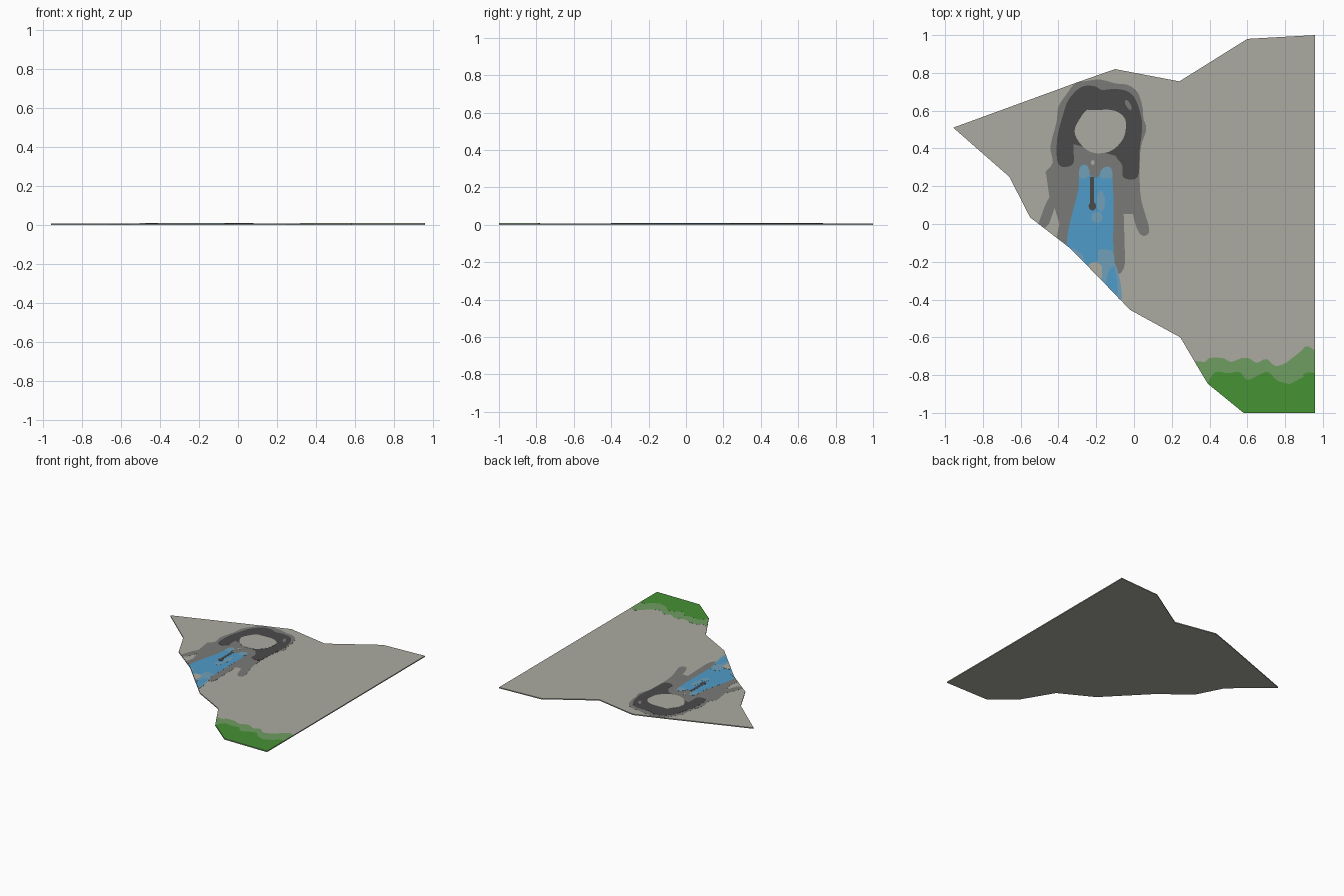
import bpy, bmesh, math
from mathutils import Vector

TOP = 0.008      # slab top
STEP = 0.0005    # height of one paint layer


def material(name, rgb):
    lin = [(c / 255 / 12.92) if c < 10 else ((c / 255 + 0.055) / 1.055) ** 2.4 for c in rgb]
    m = bpy.data.materials.new(name)
    m.diffuse_color = (*lin, 1)
    return m


STONE = material("pale stone", (171, 170, 161))
GREY = material("worn grey", (122, 123, 119))
DARK = material("dark rock", (74, 74, 74))
BLUE = material("water blue", (80, 155, 200))
PALE = material("shallow water", (112, 160, 184))
GREEN = material("grass green", (70, 146, 52))
MOSS = material("faded grass", (110, 157, 98))


def smooth(pts, closed=False, n=4):
    """Catmull-Rom curve through the points."""
    p = [Vector(q) for q in pts]
    k, out = len(p), []
    get = (lambda i: p[i % k]) if closed else (lambda i: p[max(0, min(k - 1, i))])
    for i in range(k if closed else k - 1):
        a, b, c, d = get(i - 1), get(i), get(i + 1), get(i + 2)
        for j in range(n):
            t = j / n
            out.append(0.5 * (2 * b + (c - a) * t + (2 * a - 5 * b + 4 * c - d) * t ** 2
                              + (3 * b - a - 3 * c + d) * t ** 3))
    return out if closed else out + [p[-1]]


def plate(name, pts, mat, z0, z1, bottom=False):
    """Flat plate from an outline, walls included."""
    pts = [Vector(p) for p in pts]
    if sum(a.cross(b) for a, b in zip(pts, pts[1:] + pts[:1])) < 0:
        pts.reverse()
    bm = bmesh.new()
    lo = [bm.verts.new((p.x, p.y, z0)) for p in pts]
    hi = [bm.verts.new((p.x, p.y, z1)) for p in pts]
    caps = [bm.faces.new(hi)]
    if bottom:
        caps.append(bm.faces.new(lo[::-1]))
    for i in range(len(pts)):
        j = (i + 1) % len(pts)
        bm.faces.new((lo[i], lo[j], hi[j], hi[i]))
    bmesh.ops.triangulate(bm, faces=caps)
    me = bpy.data.meshes.new(name)
    bm.to_mesh(me)
    bm.free()
    me.materials.append(mat)
    bpy.context.collection.objects.link(bpy.data.objects.new(name, me))


def paint(name, curve, mat, layer, corners=None):
    """Painted area: a smooth curve, closed along straight slab corners if given."""
    pts = smooth(curve, corners is None) + [Vector(c) for c in corners or ()]
    plate(name, pts, mat, TOP, TOP + STEP * layer)


def spot(name, x, y, rx, ry, mat, layer, tilt=0):
    c, s = math.cos(tilt), math.sin(tilt)
    ring = [(rx * math.cos(a), ry * math.sin(a)) for a in (math.tau * i / 20 for i in range(20))]
    plate(name, [(x + u * c - v * s, y + u * s + v * c) for u, v in ring],
          mat, TOP, TOP + STEP * layer)


# Ground slab
plate("ground_slab", [
    (-.957, .51), (-.30, .75), (-.10, .82), (.24, .755), (.60, .98), (.957, 1), (.957, -1),
    (.58, -1), (.39, -.845), (.245, -.60), (-.02, -.455), (-.33, -.135), (-.55, .035),
    (-.66, .25)], STONE, 0, TOP, True)

# Worn grey area around the arch and the stream
paint("worn_area", [
    (-.505, .003), (-.47, .10), (-.43, .18), (-.432, .25), (-.47, .27), (-.43, .325),
    (-.442, .41), (-.41, .54), (-.40, .62), (-.355, .69), (-.31, .745), (-.25, .757),
    (-.18, .765), (-.10, .745), (-.03, .735), (.02, .695), (.045, .62), (.05, .56),
    (.065, .50), (.035, .40), (.03, .235), (.04, .12), (.08, -.02), (.065, -.06),
    (.03, -.05), (.0, .025), (-.02, .15), (-.045, .22), (-.055, .10), (-.05, -.10),
    (-.05, -.22), (-.085, -.265), (-.12, -.20), (-.14, -.05), (-.25, -.02),
    (-.355, -.11)], GREY, 1,
    [(-.41, -.072), (-.395, 0), (-.42, .085), (-.45, 0), (-.475, -.022)])

# Dark arch
paint("dark_arch", [
    (-.40, .315), (-.407, .45), (-.375, .58), (-.345, .66), (-.28, .725), (-.21, .73),
    (-.17, .71), (-.10, .715), (-.03, .70), (.015, .645), (.043, .53), (.03, .39),
    (.02, .25), (-.055, .245), (-.062, .31), (-.095, .36), (-.045, .37), (-.04, .53),
    (-.035, .60), (-.10, .62), (-.16, .625), (-.20, .585), (-.245, .61), (-.285, .56),
    (-.315, .49), (-.32, .40), (-.325, .315)], DARK, 2)
spot("arch_gap", -.03, .63, .012, .03, GREY, 3, .5)

# Bare stone ring floor inside the arch
paint("arch_floor", [
    (-.315, .49), (-.285, .56), (-.245, .605), (-.20, .58), (-.16, .605), (-.09, .595),
    (-.045, .55), (-.05, .47), (-.085, .415), (-.14, .38), (-.22, .378), (-.28, .42)], STONE, 3)

# Stream
paint("stream", [
    (-.357, -.114), (-.345, -.02), (-.315, .10), (-.295, .18), (-.29, .25), (-.285, .305),
    (-.25, .31), (-.23, .255), (-.19, .25), (-.17, .29), (-.125, .30), (-.115, .25),
    (-.108, .10), (-.11, -.10), (-.10, -.22), (-.08, -.30), (-.072, -.40)], BLUE, 2,
    [(-.33, -.135)])
paint("stream_top_left", [
    (-.29, .25), (-.285, .30), (-.25, .31), (-.235, .265), (-.26, .24)], PALE, 3)
paint("stream_top_right", [
    (-.18, .25), (-.165, .295), (-.125, .30), (-.115, .25), (-.15, .24)], PALE, 3)
spot("stream_swirl_upper", -.175, .12, .022, .055, PALE, 3)
spot("stream_swirl_lower", -.195, .035, .03, .03, PALE, 3)
paint("stream_rapids", [
    (-.25, -.218), (-.225, -.205), (-.19, -.19), (-.19, -.14), (-.15, -.135), (-.11, -.15),
    (-.105, -.22), (-.13, -.24), (-.145, -.29), (-.15, -.321)], PALE, 3, [])
paint("stream_bank", [(-.335, -.131), (-.31, -.135), (-.27, -.17), (-.265, -.202)], PALE, 3, [])
paint("stream_outlet_edge", [
    (-.105, -.21), (-.09, -.235), (-.07, -.32), (-.065, -.395), (-.085, -.387),
    (-.09, -.30)], PALE, 3)
paint("stream_stone", [
    (-.235, -.232), (-.235, -.21), (-.20, -.205), (-.17, -.225), (-.172, -.297)], STONE, 4, [])

# Dark pin in the stream and a pale fleck above it
plate("pin_shaft", [(-.233, .25), (-.212, .25), (-.212, .10), (-.233, .10)], DARK, TOP, TOP + STEP * 4)
spot("pin_head", -.22, .094, .02, .022, DARK, 4)
spot("pale_fleck", -.218, .325, .01, .013, STONE, 3)

# Grass at the front corner
CORNER = [(.957, -1), (.58, -1), (.39, -.845)]
paint("faded_grass", [
    (.318, -.724), (.375, -.73), (.40, -.71), (.47, -.71), (.515, -.73), (.57, -.71),
    (.61, -.712), (.65, -.735), (.70, -.715), (.75, -.752), (.82, -.735), (.87, -.77),
    (.912, -.75), (.888, -.68), (.915, -.647), (.957, -.67)], MOSS, 1, CORNER)
paint("grass", [
    (.39, -.845), (.43, -.785), (.50, -.79), (.56, -.785), (.60, -.825), (.66, -.80),
    (.71, -.785), (.76, -.83), (.82, -.85), (.84, -.90), (.88, -.92), (.915, -.90),
    (.92, -.85), (.895, -.80), (.93, -.785), (.957, -.79)], GREEN, 2, CORNER[:2])
